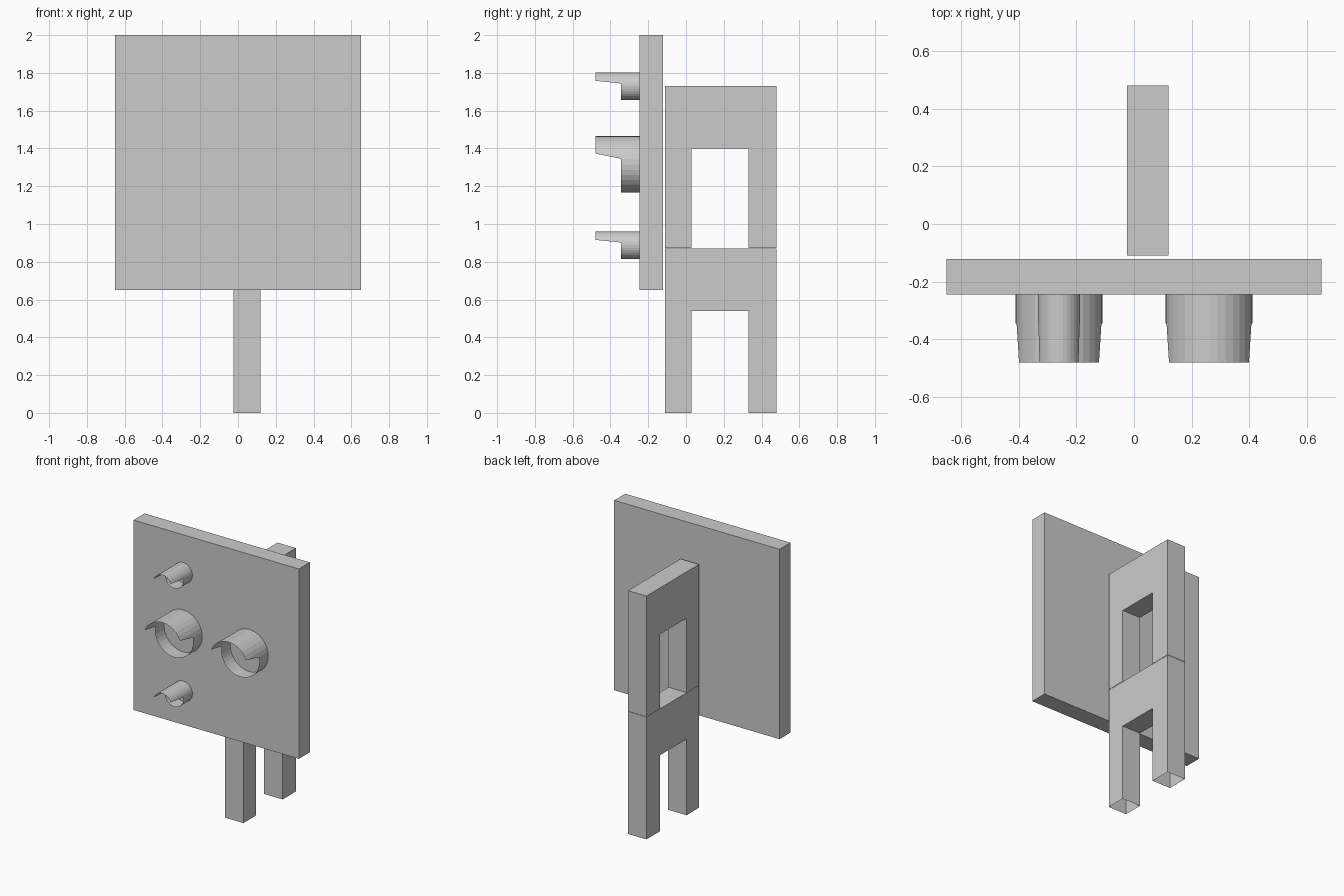
import bpy, bmesh, math

if "Cube" in bpy.data.objects:
    bpy.data.objects.remove(bpy.data.objects["Cube"])

grey = bpy.data.materials.new("light grey")
grey.diffuse_color = (0.6, 0.6, 0.6, 1)
grey.use_nodes = True
grey.node_tree.nodes["Principled BSDF"].inputs["Base Color"].default_value = grey.diffuse_color


def finish(bm, name):
    bmesh.ops.recalc_face_normals(bm, faces=bm.faces)
    mesh = bpy.data.meshes.new(name)
    bm.to_mesh(mesh)
    bm.free()
    mesh.materials.append(grey)
    obj = bpy.data.objects.new(name, mesh)
    bpy.context.collection.objects.link(obj)
    return obj


# Flat back board
def board(name, x, y, z):
    bm = bmesh.new()
    bmesh.ops.create_cube(bm, size=1)
    for v in bm.verts:
        v.co = [lim[0] if c < 0 else lim[1] for c, lim in zip(v.co, (x, y, z))]
    finish(bm, name)


# Upside-down U bracket extruded along x; leg bottoms are left open
def bracket(name, z0, notch, top, x0=-0.025, x1=0.12):
    profile = [(-0.11, z0), (-0.11, top), (0.48, top), (0.48, z0),
               (0.33, z0), (0.33, notch), (0.03, notch), (0.03, z0)]
    bm = bmesh.new()
    face = bm.faces.new([bm.verts.new((x0, y, z)) for y, z in profile])
    ext = bmesh.ops.extrude_face_region(bm, geom=[face], use_keep_orig=True)
    for v in ext["geom"]:
        if isinstance(v, bmesh.types.BMVert):
            v.co.x = x1
    bmesh.ops.recalc_face_normals(bm, faces=bm.faces)
    open_ends = [f for f in bm.faces if all(abs(v.co.z - z0) < 1e-5 for v in f.verts)]
    bmesh.ops.delete(bm, geom=open_ends, context='FACES_ONLY')
    finish(bm, name)


# Thin-walled lamp tube with a hood over its upper half
def visor(name, cx, cz, r, n=32):
    bm = bmesh.new()

    def ring(y):
        return [bm.verts.new((cx + r * math.cos(2 * math.pi * i / n), y,
                              cz + r * math.sin(2 * math.pi * i / n))) for i in range(n)]
    back, rim, tip = ring(-0.245), ring(-0.345), ring(-0.48)
    for i in range(n):
        j = (i + 1) % n
        bm.faces.new((back[i], back[j], rim[j], rim[i]))
    half = n // 2
    for i in range(2, half - 2):
        bm.faces.new((rim[i], rim[i + 1], tip[i + 1], tip[i]))
    # slanted hood ends
    bm.faces.new((rim[1], rim[2], tip[2]))
    bm.faces.new((rim[half - 2], rim[half - 1], tip[half - 2]))
    bmesh.ops.delete(bm, geom=[v for v in bm.verts if not v.link_faces], context='VERTS')
    finish(bm, name)


board("back_board", (-0.65, 0.65), (-0.245, -0.122), (0.65, 2.0))
bracket("lower_bracket", 0.0, 0.54, 0.87)
bracket("upper_bracket", 0.872, 1.40, 1.73)
visor("large_visor_left", -0.26, 1.316, 0.15)
visor("large_visor_right", 0.26, 1.316, 0.15)
visor("small_visor_top", -0.26, 1.73, 0.073)
visor("small_visor_bottom", -0.26, 0.888, 0.073)
